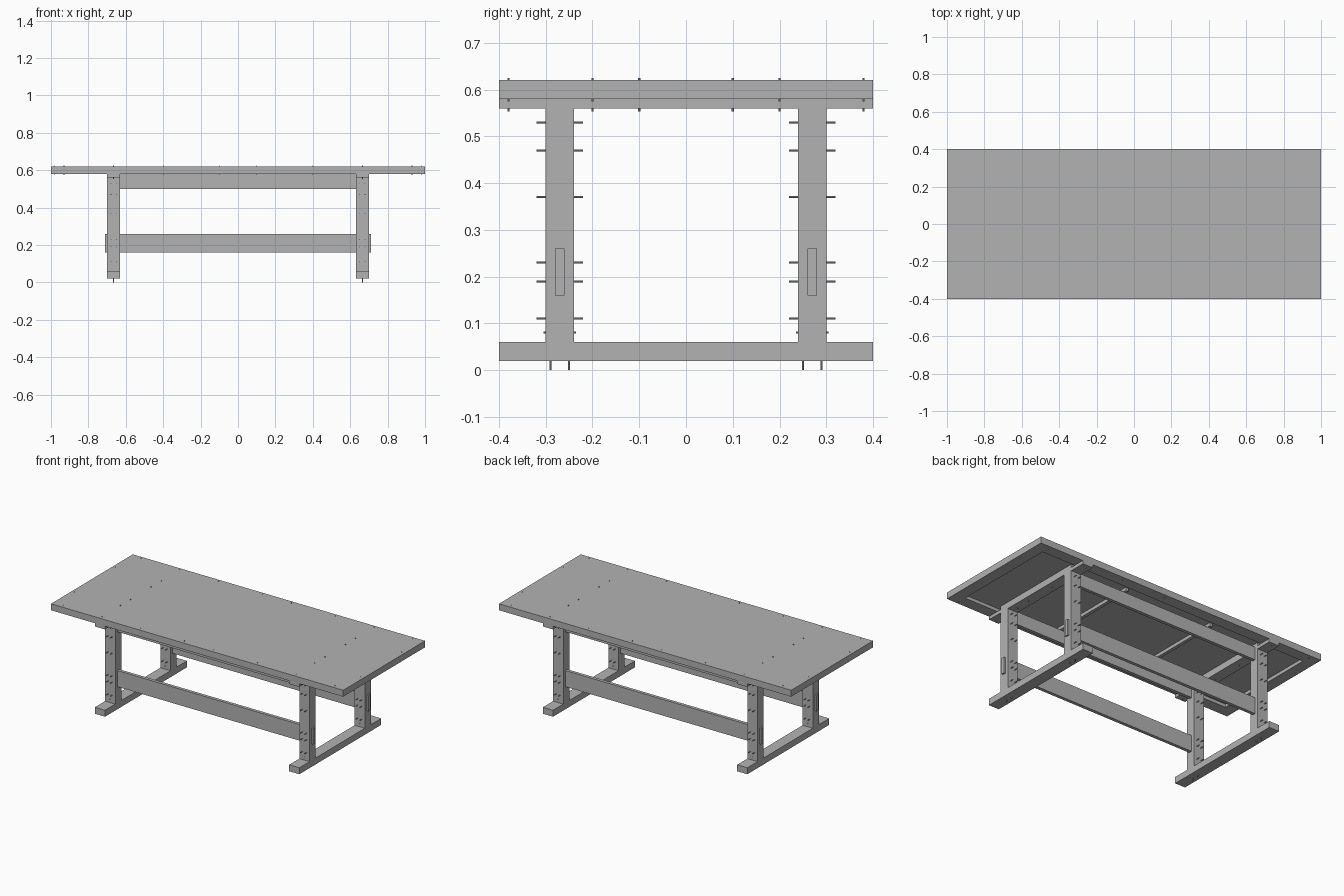
import bpy
import bmesh
from mathutils import Matrix, Vector

cube = bpy.data.objects.get("Cube")
if cube:
    bpy.data.objects.remove(cube, do_unlink=True)

GREY = (0.45, 0.45, 0.45, 1.0)
grey = bpy.data.materials.new("plain grey")
grey.use_nodes = True
grey.diffuse_color = GREY
grey.node_tree.nodes["Principled BSDF"].inputs["Base Color"].default_value = GREY

SIDES = (-1, 1)
LEG_X, LEG_Y = 0.665, 0.27
LEG_W, LEG_D = 0.07, 0.06


def finish(name, bm):
    mesh = bpy.data.meshes.new(name)
    bm.to_mesh(mesh)
    bm.free()
    mesh.materials.append(grey)
    obj = bpy.data.objects.new(name, mesh)
    bpy.context.collection.objects.link(obj)
    return obj


def box_mesh(x, y, z):
    """Box from (centre, size) in x and y and (bottom, top) in z."""
    bm = bmesh.new()
    centre = Vector((x[0], y[0], (z[0] + z[1]) / 2))
    size = Vector((x[1], y[1], z[1] - z[0]))
    bmesh.ops.create_cube(bm, size=1, matrix=Matrix.Translation(centre) @ Matrix.Diagonal(size.to_4d()))
    return bm


def box(name, x, y, z):
    return finish(name, box_mesh(x, y, z))


def screws(name, rods, radius=0.0022):
    """Thin rods, each given by its two end points."""
    bm = bmesh.new()
    for start, end in rods:
        a, b = Vector(start), Vector(end)
        turn = (b - a).to_track_quat('Z', 'Y').to_matrix().to_4x4()
        bmesh.ops.create_cone(bm, cap_ends=True, segments=8, radius1=radius, radius2=radius,
                              depth=(b - a).length, matrix=Matrix.Translation((a + b) / 2) @ turn)
    return finish(name, bm)


# Table top with a shallow recess in its underside
bm = box_mesh((0, 2), (0, 0.8), (0.58, 0.62))
under = min(bm.faces, key=lambda f: f.calc_center_median().z)
bmesh.ops.inset_region(bm, faces=[under], thickness=0.1)
floor = bmesh.ops.extrude_face_region(bm, geom=[under])["geom"]
bmesh.ops.translate(bm, vec=(0, 0, 0.02), verts=[v for v in floor if isinstance(v, bmesh.types.BMVert)])
if under.is_valid:
    bmesh.ops.delete(bm, geom=[under], context='FACES_ONLY')
bmesh.ops.recalc_face_normals(bm, faces=bm.faces)
finish("table_top", bm)

for sx in SIDES:
    end = "left" if sx > 0 else "right"
    x = sx * LEG_X
    # Foot, bearer and the battens in the recess
    box(f"foot_{end}", (x, LEG_W), (0, 0.8), (0.02, 0.06))
    box(f"bearer_{end}", (x, LEG_W), (0, 0.8), (0.56, 0.58))
    box(f"bearer_packer_{end}", (x, LEG_W), (0, 0.6), (0.58, 0.6))
    box(f"batten_{end}", (sx * 0.3, 0.02), (0, 0.6), (0.58, 0.6))
    # Posts
    for sy in SIDES:
        place = "back" if sy > 0 else "front"
        box(f"post_{place}_{end}", (x, LEG_W), (sy * LEG_Y, LEG_D), (0.06, 0.56))

# Long rails: upper apron and lower stretcher with ends through the posts
for sy in SIDES:
    place = "back" if sy > 0 else "front"
    box(f"apron_{place}", (0, 1.26), (sy * LEG_Y, 0.02), (0.5, 0.58))
    box(f"stretcher_{place}", (0, 1.42), (sy * LEG_Y, 0.02), (0.16, 0.26))

# Screws through the posts, from front to back
post_rods = [((sx * LEG_X + dx, sy * 0.32, z), (sx * LEG_X + dx, sy * 0.22, z))
             for sx in SIDES for sy in SIDES for dx in (-0.014, 0.014)
             for z in (0.11, 0.19, 0.23, 0.37, 0.47, 0.53)]
post_rods += [((sx * LEG_X, sy * 0.305, 0.08), (sx * LEG_X, sy * 0.235, 0.08))
              for sx in SIDES for sy in SIDES]
screws("post_screws", post_rods)

# Screws up through the feet into the posts
screws("foot_screws", [((sx * LEG_X, sy * y, 0), (sx * LEG_X, sy * y, 0.1))
                       for sx in SIDES for sy in SIDES for y in (0.25, 0.29)])

# Screws down through the top: into the bearers, and around the rim
screws("bearer_screws", [((sx * LEG_X, sy * y, 0.553), (sx * LEG_X, sy * y, 0.625))
                         for sx in SIDES for sy in SIDES for y in (0.1, 0.2, 0.38)])
rim = [(x, sy * 0.38) for sy in SIDES for x in (-0.93, -0.4, -0.1, 0.1, 0.4, 0.93)]
rim += [(sx * 0.98, sy * 0.2) for sx in SIDES for sy in SIDES]
screws("rim_screws", [((x, y, 0.575), (x, y, 0.625)) for x, y in rim])
